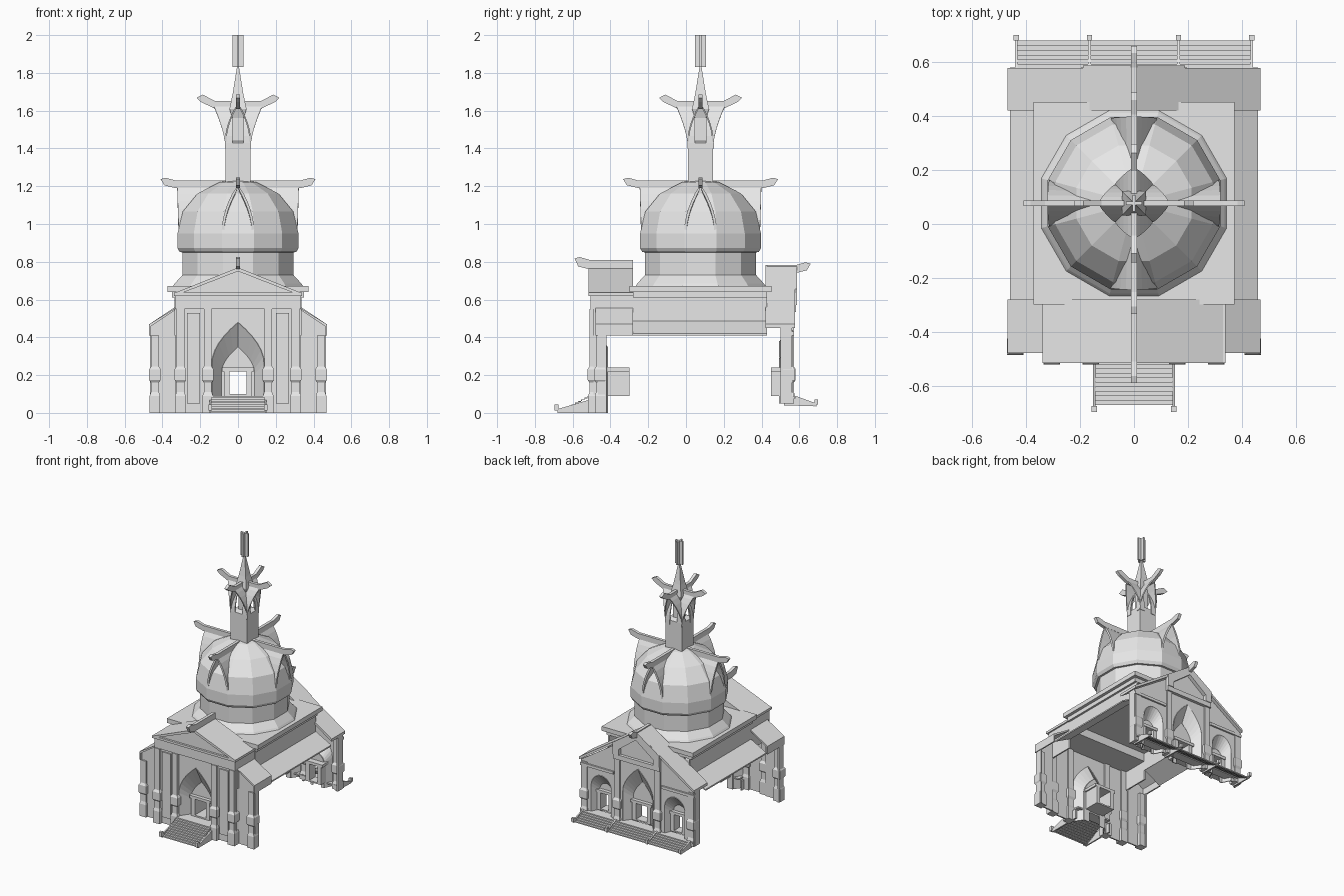
import bpy, bmesh
from math import pi, cos, sin
from mathutils import Matrix

cube = bpy.data.objects.get("Cube")
if cube:
    bpy.data.objects.remove(cube, do_unlink=True)

stone_colour = (.8, .8, .8, 1)
stone = bpy.data.materials.new("pale_stone")
stone.use_nodes = True
stone.diffuse_color = stone_colour
stone.node_tree.nodes["Principled BSDF"].inputs["Base Color"].default_value = stone_colour

# Shared measures
SIDES = (-1, 1)
SQUARE = ((-1, -1), (1, -1), (1, 1), (-1, 1))
AXIS_Y = .077
NAVE_FRONT, NAVE_BACK = -.28, .43
FRONT_FACE, FRONT_INNER, WING_FACE = -.49, -.42, -.465
BACK_FACE, BACK_INNER = .56, .5
HALF_WIDTH, NAVE_HALF, SKIN = .46, .33, .01
AISLE_Z, CORNICE_Z, EAVE_Z = .41, .61, .47
BACK_FLOOR = .05


def loft(name, rings, closed=True, caps=True, thick=0):
    bm = bmesh.new()
    rows = [[bm.verts.new(point) for point in ring] for ring in rings]
    count = len(rows[0])
    for lower, upper in zip(rows, rows[1:]):
        for i in range(count if closed else count - 1):
            j = (i + 1) % count
            bm.faces.new((lower[i], lower[j], upper[j], upper[i]))
    if caps:
        bm.faces.new(rows[0])
        bm.faces.new(rows[-1])
    bmesh.ops.recalc_face_normals(bm, faces=bm.faces)
    mesh = bpy.data.meshes.new(name)
    bm.to_mesh(mesh)
    bm.free()
    mesh.materials.append(stone)
    ob = bpy.data.objects.new(name, mesh)
    bpy.context.collection.objects.link(ob)
    if thick:
        shell = ob.modifiers.new("thickness", "SOLIDIFY")
        shell.thickness = thick
        shell.offset = 0
    return ob


def prism_x(name, outline, centre, half):
    return loft(name, [[(x, y, z) for y, z in outline] for x in (centre - half, centre + half)])


def prism_y(name, outline, start, end):
    return loft(name, [[(x, y, z) for x, z in outline] for y in (start, end)])


def box(name, centre, half, start, end, bottom, top):
    outline = [(centre + i * half, top if j > 0 else bottom) for i, j in SQUARE]
    return prism_y(name, outline, start, end)


def mirrored(outline):
    return outline + [(-x, z) for x, z in reversed(outline)]


def arch(half, base, spring, apex, centre=0, pointed=True, segments=6):
    curve = [(half, base)]
    for i in range(segments):
        t = i / segments
        across = 1 - t ** 1.9 if pointed else cos(t * pi / 2)
        rise = t if pointed else sin(t * pi / 2)
        curve.append((half * across, spring + (apex - spring) * rise))
    left = [(centre - x, z) for x, z in curve]
    right = [(centre + x, z) for x, z in reversed(curve)]
    return left + [(centre, apex)] + right


def horn(name, start, reach, low, high, tip=.08, lift=.015, facing=1):
    # straight ridge beam with an upswept, pointed end
    neck = reach - tip
    outline = [(start, low), (neck, low), (reach - tip / 4, low + lift), (reach, high + lift / 2),
               (reach - tip / 3, high + lift), (neck, high), (start, high)]
    return prism_x(name, [(facing * y, z) for y, z in outline], 0, .011)


def spin(ob, quarter):
    ob.data.transform(Matrix.Translation((0, AXIS_Y, 0)) @ Matrix.Rotation(quarter * pi / 2, 4, "Z"))


def pilaster(name, x, y, bottom, top):
    plinth, shaft, collar = .028, .021, .031
    levels = [(bottom, plinth), (.09, plinth), (.11, shaft), (.16, shaft), (.175, collar),
              (.23, collar), (.245, shaft), (top, shaft)]
    loft(name, [[(x + i * r, y + j * r, z) for i, j in SQUARE] for z, r in levels])


def niche(name, centre, half, face, inner, depth, base, spring, apex, pointed, door):
    # splayed arch, back panel and small door surround
    low = base + (spring - base) * .8
    outer = arch(half, base, spring, apex, centre, pointed)
    small = arch(half * .65, base, low, low + (apex - spring) * .65, centre, pointed)
    loft(name + "_splay", [[(x, face, z) for x, z in outer], [(x, inner, z) for x, z in small]],
         False, False, .006)
    step = .02 if depth > inner else -.02
    jamb, sill, head = door + .03, .09, .22
    doorway = [(centre + door, base), (centre + door, head), (centre - door, head), (centre - door, base)]
    prism_y(name + "_panel", small + doorway, inner, inner + step / 3)
    surround = [(-jamb, sill), (-jamb, head), (jamb, head), (jamb, sill),
                (door, sill), (door, head), (-door, head), (-door, sill)]
    prism_y(name + "_door_surround", [(centre + x, z) for x, z in surround], inner - step, depth)
    box(name + "_door_cornice", centre, jamb + SKIN, inner - step * 1.3, depth, head, head + .02)
    box(name + "_door_sill", centre, jamb, inner - step, depth, sill, sill + SKIN)


def stairs(name, half, start, end, bottom, top, count):
    # thin treads and risers, open underneath
    run, rise = (end - start) / count, (top - bottom) / count
    for i in range(count):
        y, z = start + run * i, bottom + rise * i
        thin = run / 4
        outline = [(y, z), (y, z + rise), (y + run, z + rise), (y + run, z + rise / 2),
                   (y + thin, z + rise / 2), (y + thin, z)]
        prism_x(name, outline, 0, half)


# Hollow nave with low aisle roofs
for side in SIDES:
    box("nave_wall", side * NAVE_HALF, SKIN / 2, NAVE_FRONT, NAVE_BACK, .48, CORNICE_Z)
    aisle = [(NAVE_HALF, .48), (HALF_WIDTH, AISLE_Z), (HALF_WIDTH, AISLE_Z + SKIN), (NAVE_HALF, .49)]
    prism_y("aisle_roof", [(side * x, z) for x, z in aisle], NAVE_FRONT, NAVE_BACK)
box("nave_cornice", 0, .35, NAVE_FRONT, NAVE_BACK, CORNICE_Z, .64)
box("dome_platform", 0, .372, -.298, .452, .64, .672)

# Twelve-sided drum and dome
drum, dome_radius, dome_base = .294, .32, .95
profile = [(.345, .67), (.335, .685), (drum, .73), (drum, .85), (.308, .851), (dome_radius, .872)]
for i in range(4):
    angle = i * pi / 7.5
    profile.append((dome_radius * cos(angle), dome_base + .285 * sin(angle)))
profile.append((.03, 1.235))
turns = [(i + .5) * pi / 6 for i in range(12)]
flat = cos(pi / 12)
loft("dome", [[(r / flat * cos(turn), AXIS_Y + r / flat * sin(turn), z) for turn in turns]
              for r, z in profile])

# Central tower, spire and crossed finial plates
spire = [(.067, 1.2), (.067, 1.43), (.03, 1.44), (.03, 1.56), (.045, 1.61), (.028, 1.69), (.004, 1.84)]
loft("spire", [[(i * r, AXIS_Y + j * r, z) for i, j in SQUARE] for r, z in spire])
for name, wide, deep in (("finial_plate_across", .03, .006), ("finial_plate_along", .006, .03)):
    box(name, 0, wide, AXIS_Y - deep, AXIS_Y + deep, 1.83, 2)

# Arched hoods and ridge horns on four sides of dome and spire
hood = arch(.08, .93, .955, 1.2)
flare_base, flare_top = 1.4, 1.635
flare = arch(.066, flare_base, 1.43, flare_top)
for quarter, where in enumerate(("back", "left", "front", "right")):
    rings = [[(x * .8, .12, z) for x, z in hood], [(x, .286 + z * .03, z) for x, z in hood]]
    spin(loft("dome_hood_" + where, rings, False, False, .014), quarter)
    spin(horn("dome_horn_" + where, .02, .41, 1.19, 1.23), quarter)
    rings = [[(x, .03, z) for x, z in flare],
             [(x, .066 + .068 * ((z - flare_base) / (flare_top - flare_base)) ** 1.6, z) for x, z in flare]]
    spin(loft("spire_hood_" + where, rings, False, False, .008), quarter)
    spin(horn("spire_horn_" + where, .02, .22, 1.61, 1.65, tip=.1, lift=.035), quarter)

# Front facade: thin wall, deep niche, entablature and pediment
portal = (.14, 0, .26, .48)
wall_top, roof_start = .55, .545
front_outline = arch(*portal) + [(NAVE_HALF, 0), (NAVE_HALF, wall_top), (-NAVE_HALF, wall_top), (-NAVE_HALF, 0)]
prism_y("front_wall", front_outline, FRONT_FACE, FRONT_FACE + SKIN)
niche("front_niche", 0, portal[0], FRONT_FACE, FRONT_INNER, -.3, *portal[1:], True, .045)
pediment_z, pediment_apex = .637, .77
box("front_entablature", 0, NAVE_HALF, -.505, NAVE_FRONT, wall_top, .62)
box("front_cornice", 0, NAVE_HALF + SKIN, -.515, NAVE_FRONT, .62, pediment_z)
prism_y("front_pediment", [(-NAVE_HALF, pediment_z), (NAVE_HALF, pediment_z), (0, pediment_apex)],
        -.5, NAVE_FRONT)
horn("front_ridge_horn", -NAVE_FRONT, .59, .76, .81, facing=-1)
for side in SIDES:
    rake = [(NAVE_HALF, pediment_z), (.29, pediment_z), (0, .75), (0, pediment_apex)]
    prism_y("front_raking_cornice", [(side * x, z) for x, z in rake], -.515, FRONT_FACE)
    wing = [(NAVE_HALF, 0), (HALF_WIDTH, 0), (HALF_WIDTH, HALF_WIDTH), (NAVE_HALF, roof_start)]
    prism_y("front_wing_wall", [(side * x, z) for x, z in wing], WING_FACE, WING_FACE + SKIN)
    box("front_wing_return", side * HALF_WIDTH, SKIN / 2, WING_FACE, FRONT_INNER, 0, AISLE_Z)
    box("front_inner_return", side * NAVE_HALF, SKIN / 2, FRONT_FACE, NAVE_FRONT, AISLE_Z, wall_top)
    roof = [(NAVE_HALF, roof_start), (HALF_WIDTH, .46), (HALF_WIDTH, AISLE_Z), (EAVE_Z, AISLE_Z),
            (EAVE_Z, EAVE_Z), (NAVE_HALF, roof_start + SKIN)]
    prism_y("front_wing_roof", [(side * x, z) for x, z in roof], -.478, NAVE_FRONT)
    pilaster("front_outer_pilaster", side * .44, -.455, 0, AISLE_Z)
    pilaster("front_middle_pilaster", side * .305, FRONT_FACE, 0, wall_top)
    pilaster("front_inner_pilaster", side * .16, FRONT_FACE, 0, wall_top)
    box("front_panel", side * .235, .035, FRONT_FACE - SKIN, FRONT_FACE, BACK_FLOOR, .53)

# Back facade: three arched bays under one wide gable
side_bay = (.085, BACK_FLOOR, .27, .37)
centre_bay = (.125, BACK_FLOOR, .3, .5)
bay_x = .3
notches = arch(*side_bay, -bay_x, False) + arch(*centre_bay) + arch(*side_bay, bay_x, False)
gable = [(HALF_WIDTH, BACK_FLOOR), (HALF_WIDTH, .45), (0, .75), (-HALF_WIDTH, .45), (-HALF_WIDTH, BACK_FLOOR)]
prism_y("back_wall", notches + gable, BACK_FACE - SKIN, BACK_FACE)
niche("back_centre_niche", 0, centre_bay[0], BACK_FACE, BACK_INNER, .45, *centre_bay[1:], True, .045)
ridge, lintel_z = .782, .57
slope = [(EAVE_Z, EAVE_Z), (0, ridge), (-EAVE_Z, EAVE_Z)]
underside = [(x, z - .02) for x, z in reversed(slope)]
prism_y("back_gable_roof", slope + underside, .42, .578)
box("back_centre_lintel", 0, .19, BACK_FACE, .582, .535, lintel_z)
horn("back_ridge_horn", NAVE_BACK, .66, .74, ridge)
for side in SIDES:
    niche("back_side_niche", side * bay_x, side_bay[0], BACK_FACE, BACK_INNER, .45, *side_bay[1:], False, .033)
    rake = [(.19, lintel_z), (.19, .655), (0, ridge), (0, .72), (.14, .615), (.14, lintel_z)]
    prism_y("back_raking_cornice", [(side * x, z) for x, z in rake], BACK_FACE, .587)
    box("back_side_lintel", side * NAVE_HALF, .135, BACK_FACE, .572, AISLE_Z, .43)
    box("back_end_return", side * HALF_WIDTH, SKIN / 2, BACK_INNER, BACK_FACE, BACK_FLOOR, .45)
    pilaster("back_inner_pilaster", side * .165, .55, BACK_FLOOR, .54)
    pilaster("back_outer_pilaster", side * .435, .545, BACK_FLOOR, .44)

# Front stairs and back stairs with rails and posts
box("front_landing", 0, .14, -.505, FRONT_INNER, .08, .09)
stairs("front_step", .143, -.672, -.505, 0, .09, 10)
box("back_landing", 0, HALF_WIDTH, .515, .58, .075, .085)
stairs("back_step", .435, .68, .575, .035, .085, 6)
front_rail = [(-.68, 0), (-.43, 0), (-.43, .07), (-.51, .07), (-.68, .02)]
back_rail = [(.52, .04), (.69, .035), (.69, .05), (.58, .09), (.52, .09)]
for side in SIDES:
    prism_x("front_stair_rail", front_rail, side * .147, .005)
    box("front_stair_post", side * .147, SKIN, -.697, -.675, .012, .045)
    for x in (.165, .437):
        prism_x("back_stair_rail", back_rail, side * x, .005)
        box("back_stair_post", side * x, SKIN, .68, .7, .045, .072)
